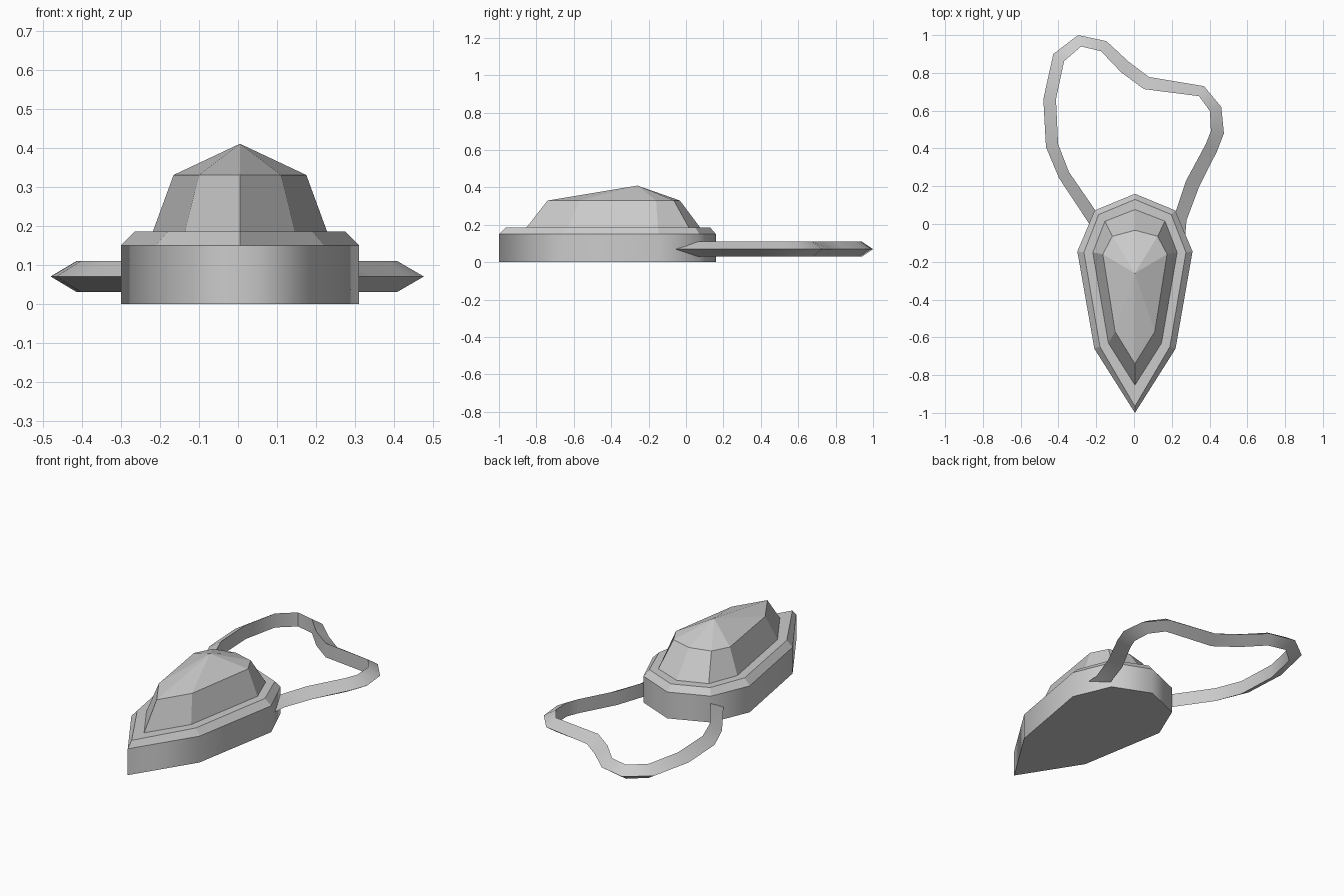
import bpy, bmesh, math

if "Cube" in bpy.data.objects:
    bpy.data.objects.remove(bpy.data.objects["Cube"])

CX = 0.005  # symmetry line of the pendant


def outline(half):
    """Mirror a half outline (back point to front tip) into a closed outline."""
    right = [(CX + x, y) for x, y in half]
    left = [(CX - x, y) for x, y in reversed(half[1:-1])]
    return right + left


def bridge(bm, a, b, smooth=False):
    n = len(a)
    for i in range(n):
        f = bm.faces.new((a[i], a[(i + 1) % n], b[(i + 1) % n], b[i]))
        f.smooth = smooth


def finish(name, bm):
    bmesh.ops.recalc_face_normals(bm, faces=bm.faces[:])
    me = bpy.data.meshes.new(name)
    bm.to_mesh(me)
    bm.free()
    ob = bpy.data.objects.new(name, me)
    bpy.context.collection.objects.link(ob)
    return ob


def ring(bm, half, z):
    return [bm.verts.new((x, y, z)) for x, y in outline(half)]


rim = [(0, .16), (.213, .072), (.305, -.145), (.215, -.66), (0, -1.0)]
rim_top = [(0, .13), (.192, .05), (.27, -.15), (.185, -.65), (0, -.965)]
gem_base = [(0, .08), (.16, .018), (.225, -.15), (.142, -.632), (0, -.857)]
gem_top = [(0, -.033), (.12, -.065), (.17, -.16), (.105, -.57), (0, -.74)]

# Setting: smooth wall, chamfered rim
bm = bmesh.new()
a, b, c = ring(bm, rim, 0), ring(bm, rim, .15), ring(bm, rim_top, .185)
bridge(bm, a, b, smooth=True)
bridge(bm, b, c)
bm.faces.new(a)
bm.faces.new(c)
finish("setting", bm)

# Faceted stone with off-centre peak
bm = bmesh.new()
a, b = ring(bm, gem_base, .18), ring(bm, gem_top, .33)
bridge(bm, a, b)
peak = bm.verts.new((CX, -.26, .41))
for i in range(len(b)):
    bm.faces.new((b[i], b[(i + 1) % len(b)], peak))
bm.faces.new(a)
finish("stone", bm)

# Cord loop: triangular section, sharp edge facing outwards
outer = [(-.19, -.06), (-.243, .01), (-.397, .243), (-.466, .407), (-.48, .661),
         (-.427, .90), (-.296, 1.0), (-.146, .968), (-.026, .857), (.08, .778),
         (.37, .73), (.462, .62), (.476, .48), (.44, .386), (.344, .196),
         (.278, .02), (.272, -.055)]
inner = [(-.14, -.02), (-.21, .08), (-.344, .275), (-.402, .423), (-.413, .661),
         (-.37, .862), (-.28, .94), (-.175, .915), (-.069, .804), (.053, .714),
         (.344, .677), (.402, .598), (.407, .492), (.38, .423), (.275, .228),
         (.222, .07), (.205, -.04)]
bm = bmesh.new()
secs = []
for (ox, oy), (ix, iy) in zip(outer, inner):
    secs.append([bm.verts.new((ox, oy, .07)), bm.verts.new((ix, iy, .11)),
                 bm.verts.new((ix, iy, .03))])
for s, t in zip(secs, secs[1:]):
    bridge(bm, s, t)
bm.faces.new(secs[0])
bm.faces.new(secs[-1])
loop = finish("cord_loop", bm)
bpy.context.view_layer.objects.active = loop
loop.select_set(True)
bpy.ops.object.shade_smooth_by_angle(angle=math.radians(40))
